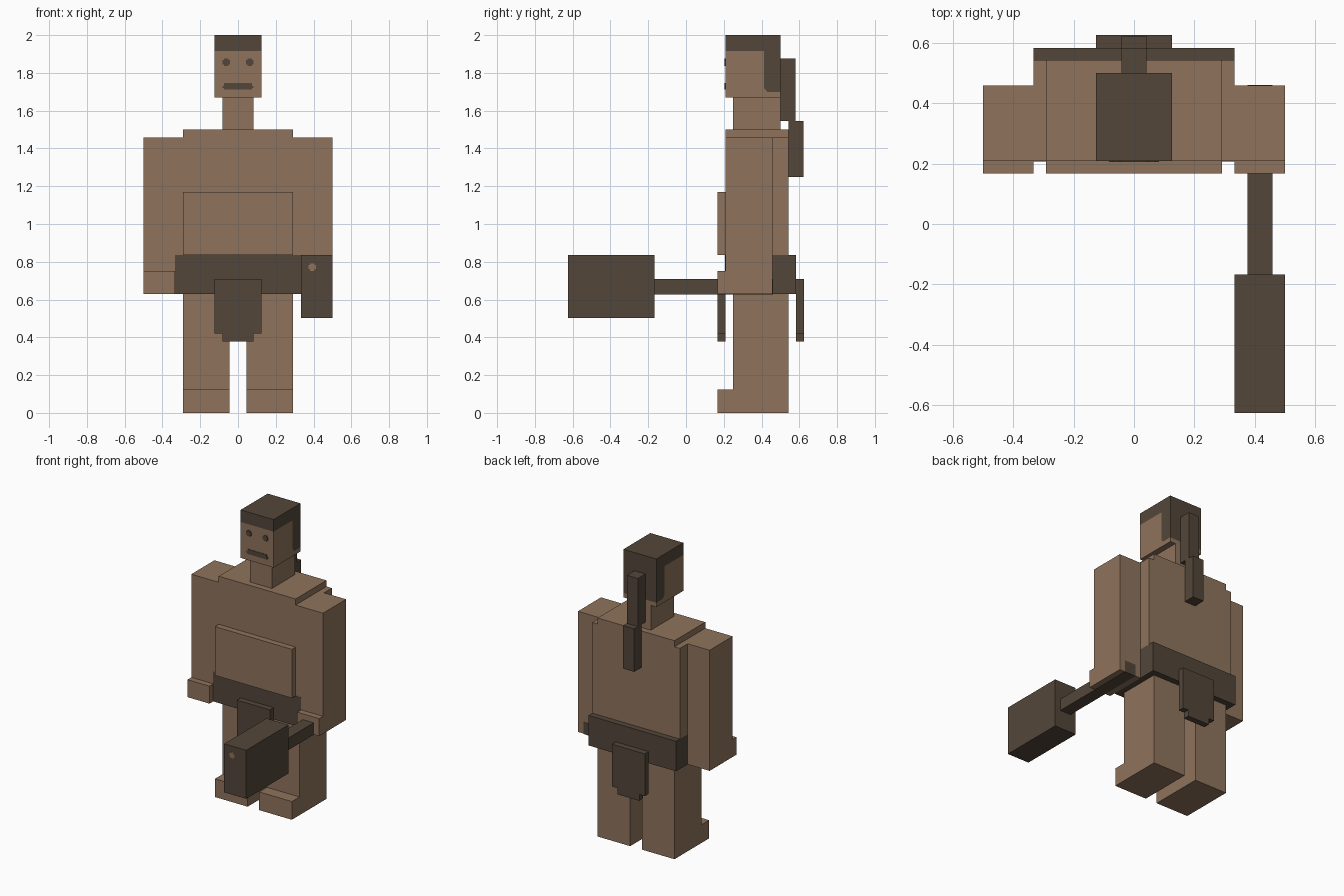
import bpy, bmesh
from mathutils import Vector

cube = bpy.data.objects.get("Cube")
if cube:
    bpy.data.objects.remove(cube, do_unlink=True)


def material(name, rgb):
    m = bpy.data.materials.new(name)
    m.use_nodes = True
    m.diffuse_color = (*rgb, 1)
    bsdf = m.node_tree.nodes["Principled BSDF"]
    bsdf.inputs["Base Color"].default_value = (*rgb, 1)
    bsdf.inputs["Roughness"].default_value = 0.9
    return m


SKIN = material("tan skin", (0.275, 0.174, 0.107))
DARK = material("dark brown", (0.086, 0.062, 0.042))


def finish(name, bm, *mats):
    bmesh.ops.recalc_face_normals(bm, faces=bm.faces)
    me = bpy.data.meshes.new(name)
    bm.to_mesh(me)
    bm.free()
    for m in mats:
        me.materials.append(m)
    ob = bpy.data.objects.new(name, me)
    bpy.context.collection.objects.link(ob)
    return ob


def add_box(bm, x, y, z):
    verts = bmesh.ops.create_cube(bm, size=1)["verts"]
    for v in verts:
        v.co = Vector([(r[0] + r[1]) / 2 + c * (r[1] - r[0]) for c, r in zip(v.co, (x, y, z))])


def box(name, mat, x, y, z):
    bm = bmesh.new()
    add_box(bm, x, y, z)
    return finish(name, bm, mat)


def prism(name, mat, outline, u, v):
    """Extrude an outline in the plane of two axes, along the third, from u to v.
    The outline is in x and z; the extrusion runs along y."""
    bm = bmesh.new()
    face = bm.faces.new([bm.verts.new((px, u, pz)) for px, pz in outline])
    ext = bmesh.ops.extrude_face_region(bm, geom=[face])["geom"]
    bmesh.ops.translate(bm, vec=(0, v - u, 0),
                        verts=[e for e in ext if isinstance(e, bmesh.types.BMVert)])
    return finish(name, bm, mat)


def profile_x(name, mat, outline, x):
    """Extrude an outline in y and z along x."""
    bm = bmesh.new()
    face = bm.faces.new([bm.verts.new((x[0], py, pz)) for py, pz in outline])
    ext = bmesh.ops.extrude_face_region(bm, geom=[face])["geom"]
    bmesh.ops.translate(bm, vec=(x[1] - x[0], 0, 0),
                        verts=[e for e in ext if isinstance(e, bmesh.types.BMVert)])
    return finish(name, bm, mat)


def plus(name, mat, cx, cz, y, r=0.0195, a=0.011):
    """Small rounded cross plate facing the front."""
    pts = [(-a, -r), (a, -r), (a, -a), (r, -a), (r, a), (a, a),
           (a, r), (-a, r), (-a, a), (-r, a), (-r, -a), (-a, -a)]
    prism(name, mat, [(cx + px, cz + pz) for px, pz in pts], y - 0.003, y + 0.002)


# Legs with feet, arms with fists
leg = [(0.167, 0), (0.542, 0), (0.542, 0.64), (0.25, 0.64), (0.25, 0.125), (0.167, 0.125)]
arm = [(0.167, 0.63), (0.458, 0.63), (0.458, 1.458), (0.208, 1.458), (0.208, 0.75), (0.167, 0.75)]
for side, s in (("left", 1), ("right", -1)):
    profile_x(side + "_leg", SKIN, leg, (0.044 * s, 0.292 * s))
    profile_x(side + "_arm", SKIN, arm, (0.333 * s, 0.5 * s))

# Torso with stepped shoulders, belly and neck
prism("torso", SKIN, [(-0.333, 0.835), (0.333, 0.835), (0.333, 1.458), (0.292, 1.458),
                      (0.292, 1.5), (-0.292, 1.5), (-0.292, 1.458), (-0.333, 1.458)],
      0.208, 0.542)
box("belly", SKIN, (-0.292, 0.292), (0.167, 0.21), (0.835, 1.17))
box("neck", SKIN, (-0.083, 0.083), (0.25, 0.5), (1.49, 1.68))

# Belt and loincloth flaps
box("belt", DARK, (-0.333, 0.333), (0.207, 0.583), (0.63, 0.836))
flap = [(-0.083, 0.377), (0.083, 0.377), (0.083, 0.42), (0.125, 0.42),
        (0.125, 0.71), (-0.125, 0.71), (-0.125, 0.42), (-0.083, 0.42)]
prism("front_loincloth", DARK, flap, 0.167, 0.208)
prism("back_loincloth", DARK, flap, 0.583, 0.625)

# Head, cut so the hair covers its top, back and rear sides
bm = bmesh.new()
add_box(bm, (-0.125, 0.125), (0.208, 0.5), (1.67, 2.0))
for co, no in (((0, 0, 1.917), (0, 0, 1)), ((0, 0, 1.7), (0, 0, 1)),
               ((0, 0.413, 0), (0, 1, 0)), ((0, 0.43, 1.7), (0, 1, 0.85))):
    bmesh.ops.bisect_plane(bm, geom=bm.verts[:] + bm.edges[:] + bm.faces[:],
                           plane_co=co, plane_no=no)
for f in bm.faces:
    c = f.calc_center_median()
    behind = c.y > 0.413 and c.z > 1.7 and (c.y - 0.43) + 0.85 * (c.z - 1.7) > 0
    f.material_index = 1 if c.z > 1.917 or behind else 0
finish("head", bm, SKIN, DARK)

# Face
for s, side in ((1, "left"), (-1, "right")):
    plus(side + "_eye", DARK, 0.0625 * s, 1.856, 0.208)
prism("mouth", DARK, [(-0.073, 1.713), (0.073, 1.713), (0.073, 1.719), (0.081, 1.719),
                      (0.081, 1.731), (0.073, 1.731), (0.073, 1.746), (-0.073, 1.746),
                      (-0.073, 1.731), (-0.081, 1.731), (-0.081, 1.719), (-0.073, 1.719)],
      0.205, 0.21)

# Ponytail in two lengths
box("upper_ponytail", DARK, (-0.042, 0.042), (0.498, 0.581), (1.545, 1.875))
box("lower_ponytail", DARK, (-0.042, 0.042), (0.542, 0.622), (1.25, 1.545))

# Hammer, its handle running through the fist
box("hammer_handle", DARK, (0.375, 0.458), (-0.17, 0.46), (0.628, 0.71))
box("hammer_head", DARK, (0.333, 0.5), (-0.625, -0.167), (0.502, 0.835))
plus("hammer_spot", SKIN, 0.393, 0.772, -0.623)
